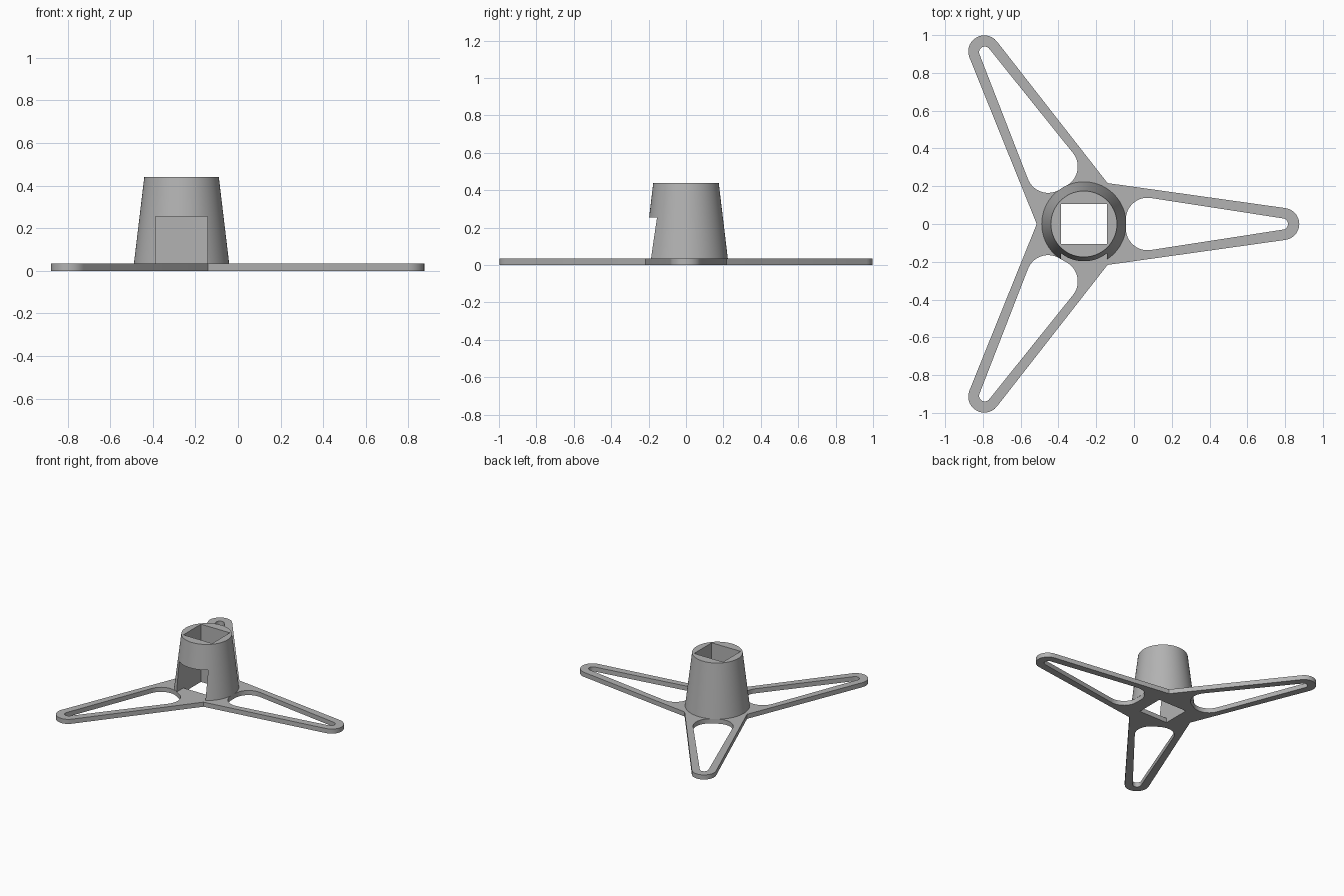
import bpy
import bmesh
from math import cos, sin, tau, acos, atan2, hypot, radians
from mathutils import Vector, Matrix

if "Cube" in bpy.data.objects:
    bpy.data.objects.remove(bpy.data.objects["Cube"])

CENTRE = Vector((-0.265, 0.0))
PLATE = 0.035          # plate thickness
HOLE = (0.122, 0.106)  # half sizes of the square socket
TOP = 0.44

grey = bpy.data.materials.new("grey plastic")
grey.use_nodes = True
colour = (0.45, 0.45, 0.45, 1)
grey.diffuse_color = colour
grey.node_tree.nodes["Principled BSDF"].inputs["Base Color"].default_value = colour


def arc(x, y, r, start, end, steps=14):
    """Points along a circular arc, angles in degrees."""
    angles = [radians(start + (end - start) * i / steps) for i in range(steps + 1)]
    return [Vector((x + r * cos(a), y + r * sin(a))) for a in angles]


def turn(points, degrees):
    rot = Matrix.Rotation(radians(degrees), 2)
    return [CENTRE + rot @ p for p in points]


def add_loop(curve, points):
    spline = curve.splines.new("POLY")
    spline.points.add(len(points) - 1)
    for sp, p in zip(spline.points, points):
        sp.co = (p.x, p.y, 0, 1)
    spline.use_cyclic_u = True


def smooth(obj, angle):
    bpy.ops.object.select_all(action="DESELECT")
    obj.select_set(True)
    bpy.context.view_layer.objects.active = obj
    bpy.ops.object.shade_smooth_by_angle(angle=radians(angle))


# Flat three-armed base: outer outline, three slots and the socket hole
curve = bpy.data.curves.new("base_plate", "CURVE")
curve.dimensions = "2D"
curve.fill_mode = "BOTH"
curve.extrude = PLATE / 2

arm_end = arc(1.055, 0, 0.085, -82, 82)
crotch = [Vector((0.125, 0.2165))]
outline = []
for angle in (0, 120, 240):
    outline += turn(arm_end + crotch, angle)
add_loop(curve, outline)

slot = (arc(1.05, 0, 0.03, -81, 81) + arc(0.337, 0.024, 0.115, 81, 180)
        + arc(0.337, -0.024, 0.115, 180, 279))
for angle in (0, 120, 240):
    add_loop(curve, turn(slot, angle))

corners = [(-1, -1), (1, -1), (1, 1), (-1, 1)]
add_loop(curve, [CENTRE + Vector((sx * HOLE[0], sy * HOLE[1])) for sx, sy in corners])

base = bpy.data.objects.new("base_plate", curve)
bpy.context.collection.objects.link(base)
base.location.z = PLATE / 2
bpy.context.view_layer.objects.active = base
base.select_set(True)
bpy.ops.object.convert(target="MESH")
base = bpy.context.object
bm = bmesh.new()
bm.from_mesh(base.data)
bmesh.ops.remove_doubles(bm, verts=bm.verts, dist=0.0001)
bmesh.ops.recalc_face_normals(bm, faces=bm.faces)
bm.to_mesh(base.data)
bm.free()
base.data.materials.clear()
base.data.materials.append(grey)
smooth(base, 30)

# Tapered hub
bpy.ops.mesh.primitive_cone_add(
    vertices=72, radius1=0.2235, radius2=0.175, depth=TOP - PLATE,
    location=(CENTRE.x, 0, (TOP + PLATE) / 2))
hub = bpy.context.object
hub.name = "hub"
hub.data.materials.append(grey)


def cut(obj, low, high):
    """Cut an axis-aligned box out of an object."""
    low, high = Vector(low), Vector(high)
    bpy.ops.mesh.primitive_cube_add(size=1, location=(low + high) / 2)
    cutter = bpy.context.object
    cutter.scale = high - low
    cutter.hide_render = True
    mod = obj.modifiers.new("cut", "BOOLEAN")
    mod.operation = "DIFFERENCE"
    mod.solver = "EXACT"
    mod.object = cutter
    bpy.context.view_layer.objects.active = obj
    bpy.ops.object.modifier_apply(modifier=mod.name)
    bpy.data.objects.remove(cutter)


# Square socket through the hub, then the window in its front wall
left, right = CENTRE.x - HOLE[0], CENTRE.x + HOLE[0]
cut(hub, (left, -HOLE[1], -0.1), (right, HOLE[1], 0.6))
cut(hub, (left, -0.4, -0.1), (right, 0, 0.255))
smooth(hub, 30)
